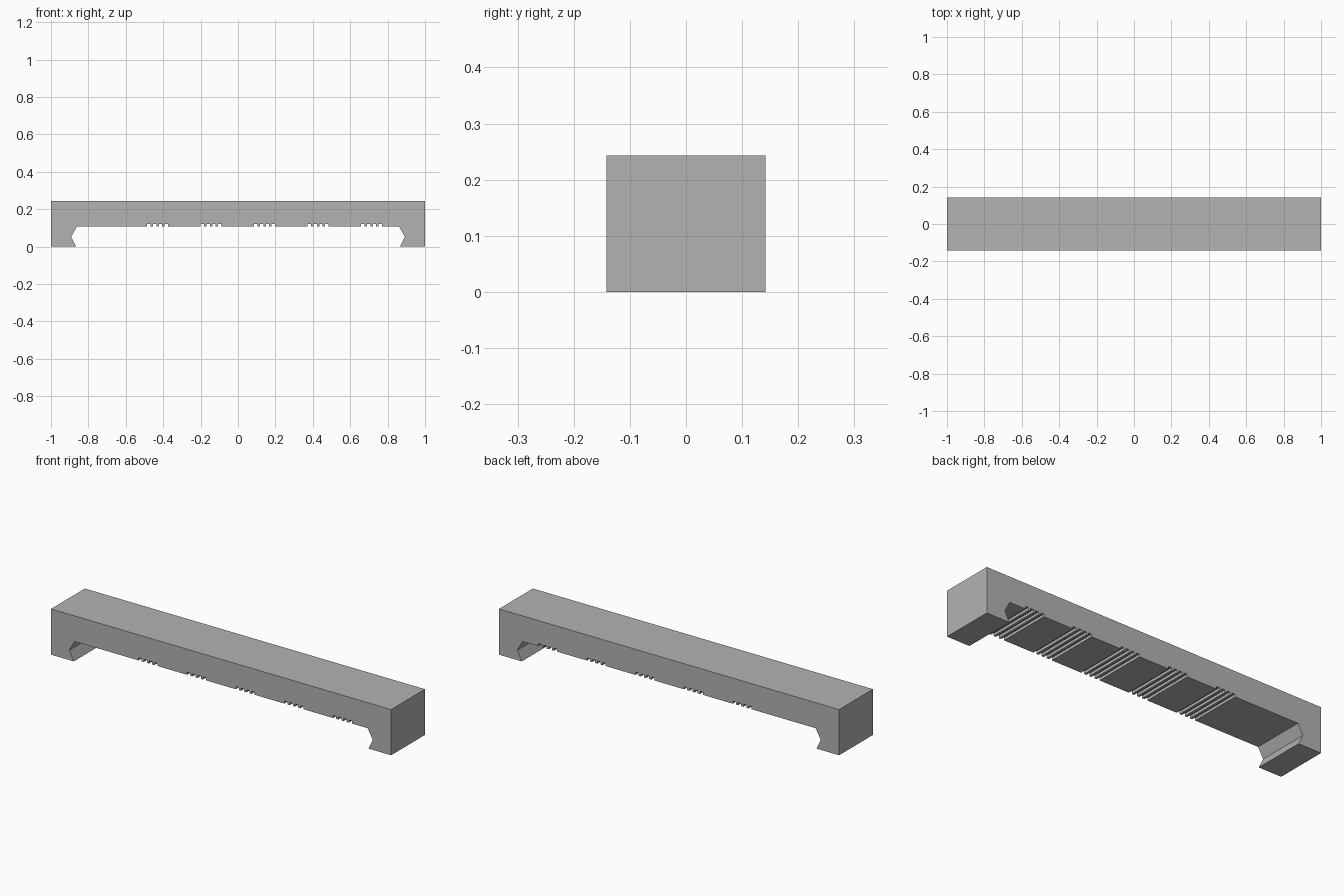
import bpy
import bmesh

cube = bpy.data.objects.get("Cube")
if cube:
    bpy.data.objects.remove(cube, do_unlink=True)

HALF_DEPTH = 0.142
TOP, UNDERSIDE, GROOVE_TOP = 0.243, 0.107, 0.121
GROOVE, PITCH = 0.018, 0.031
GROUP_CENTRES = [-0.43 + 0.286 * i for i in range(5)]

# Plain grey material
grey = bpy.data.materials.new("plain grey")
grey.use_nodes = True
colour = (0.45, 0.45, 0.45, 1)
grey.diffuse_color = colour
grey.node_tree.nodes["Principled BSDF"].inputs["Base Color"].default_value = colour

# Outer outline, right foot and its hooked inner edge
profile = [(1, 0), (1, TOP), (-1, TOP), (-1, 0),
           (-0.866, 0), (-0.892, 0.053), (-0.862, UNDERSIDE)]

# Groups of four square grooves along the underside
for centre in GROUP_CENTRES:
    for i in range(4):
        mid = centre + (i - 1.5) * PITCH
        a, b = mid - GROOVE / 2, mid + GROOVE / 2
        profile += [(a, UNDERSIDE), (a, GROOVE_TOP), (b, GROOVE_TOP), (b, UNDERSIDE)]

# Hooked inner edge of the left foot
profile += [(0.862, UNDERSIDE), (0.892, 0.053), (0.866, 0)]

# Extrude the profile from front to back
bm = bmesh.new()
face = bm.faces.new([bm.verts.new((x, -HALF_DEPTH, z)) for x, z in profile])
result = bmesh.ops.extrude_face_region(bm, geom=[face])
moved = [v for v in result["geom"] if isinstance(v, bmesh.types.BMVert)]
bmesh.ops.translate(bm, verts=moved, vec=(0, 2 * HALF_DEPTH, 0))
bmesh.ops.recalc_face_normals(bm, faces=bm.faces)

mesh = bpy.data.meshes.new("grooved_clamp_bar")
bm.to_mesh(mesh)
bm.free()
mesh.materials.append(grey)
bar = bpy.data.objects.new("grooved_clamp_bar", mesh)
bpy.context.collection.objects.link(bar)
